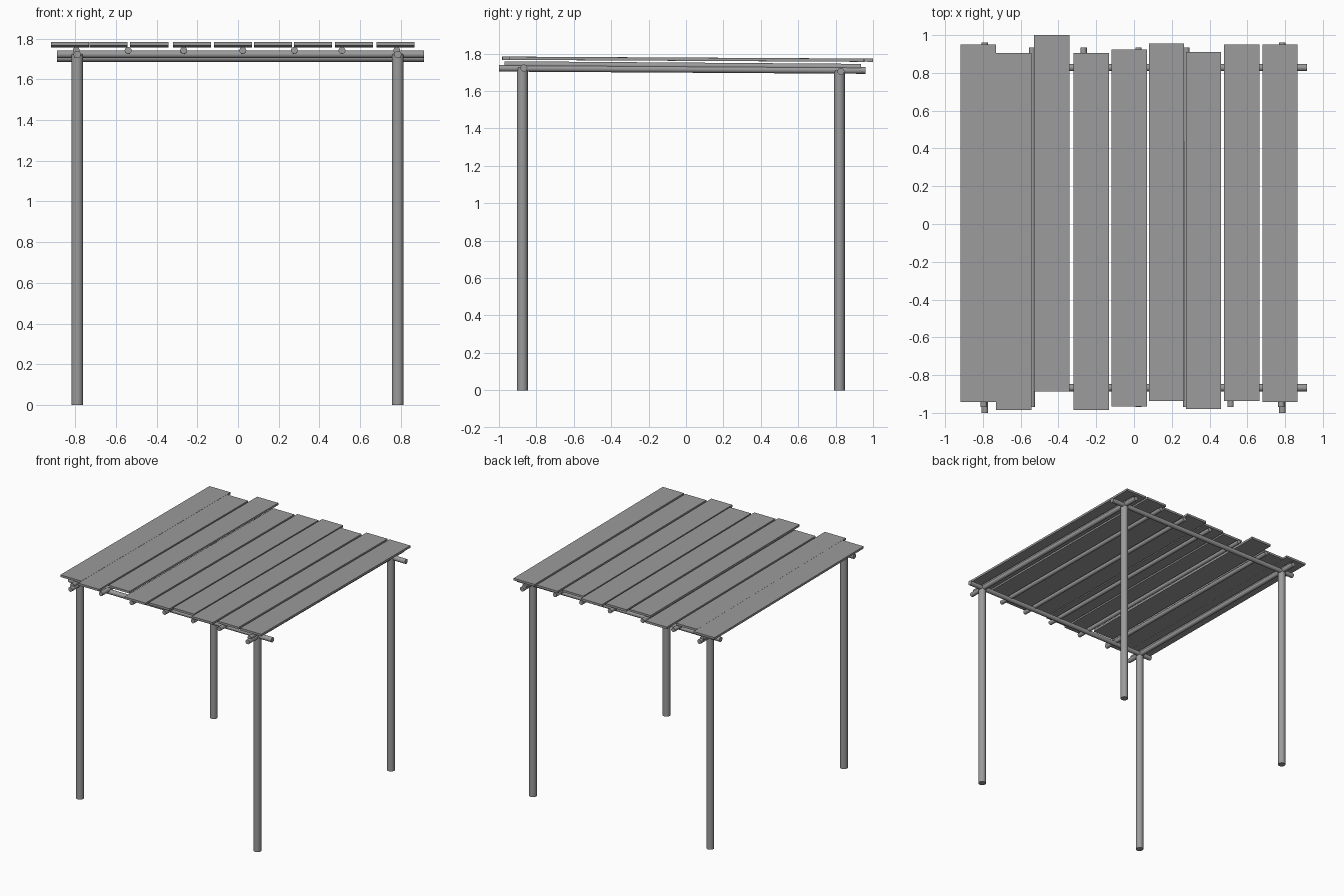
import bpy
from math import radians
from mathutils import Vector

cube = bpy.data.objects.get("Cube")
if cube:
    bpy.data.objects.remove(cube, do_unlink=True)

grey = bpy.data.materials.new("weathered grey")
grey.use_nodes = True
colour = (0.33, 0.33, 0.33, 1)
grey.diffuse_color = colour
grey.node_tree.nodes["Principled BSDF"].inputs["Base Color"].default_value = colour


def pole(name, start, end, radius):
    """Round pole running between two points."""
    a, b = Vector(start), Vector(end)
    bpy.ops.mesh.primitive_cylinder_add(vertices=16, radius=radius, depth=(b - a).length,
                                        location=(a + b) / 2)
    obj = bpy.context.object
    obj.rotation_euler = (b - a).to_track_quat('Z', 'Y').to_euler()
    obj.name = name
    obj.data.materials.append(grey)
    bpy.ops.object.shade_smooth_by_angle(angle=radians(35))


def plank(name, x, front, back):
    """Flat roof board sloping slightly down to the back."""
    bpy.ops.mesh.primitive_cube_add(size=1, location=(x, (front + back) / 2, 1.77))
    obj = bpy.context.object
    obj.scale = (0.187, back - front, 0.017)
    obj.rotation_euler.x = -0.0055
    obj.name = name
    obj.data.materials.append(grey)


# Corner posts and side beams
for side, x in (("right", -0.79), ("left", 0.785)):
    pole(side + "_front_post", (x, -0.875, 0), (x, -0.875, 1.725), 0.029)
    pole(side + "_back_post", (x, 0.82, 0), (x, 0.82, 1.71), 0.029)
    pole(side + "_side_beam", (x, -1.0, 1.722), (x, 0.96, 1.71), 0.018)

# Cross beams
pole("front_beam", (-0.89, -0.867, 1.723), (0.915, -0.867, 1.723), 0.019)
pole("back_beam", (-0.89, 0.828, 1.705), (0.915, 0.828, 1.705), 0.019)

# Rafters under the boards
for i, x in enumerate((-0.795, -0.54, -0.267, 0.024, 0.277, 0.511, 0.78)):
    pole(f"rafter_{i + 1}", (x, -0.97, 1.742), (x, 0.935, 1.728), 0.017)

# Roof boards, unevenly laid: centre x, front end, back end
boards = ((-0.825, -0.943, 0.95), (-0.637, -0.985, 0.905), (-0.436, -0.888, 1.0),
          (-0.226, -0.985, 0.905), (-0.025, -0.965, 0.923), (0.172, -0.938, 0.955),
          (0.368, -0.98, 0.91), (0.57, -0.938, 0.95), (0.773, -0.943, 0.95))
for i, (x, front, back) in enumerate(boards):
    plank(f"roof_board_{i + 1}", x, front, back)
